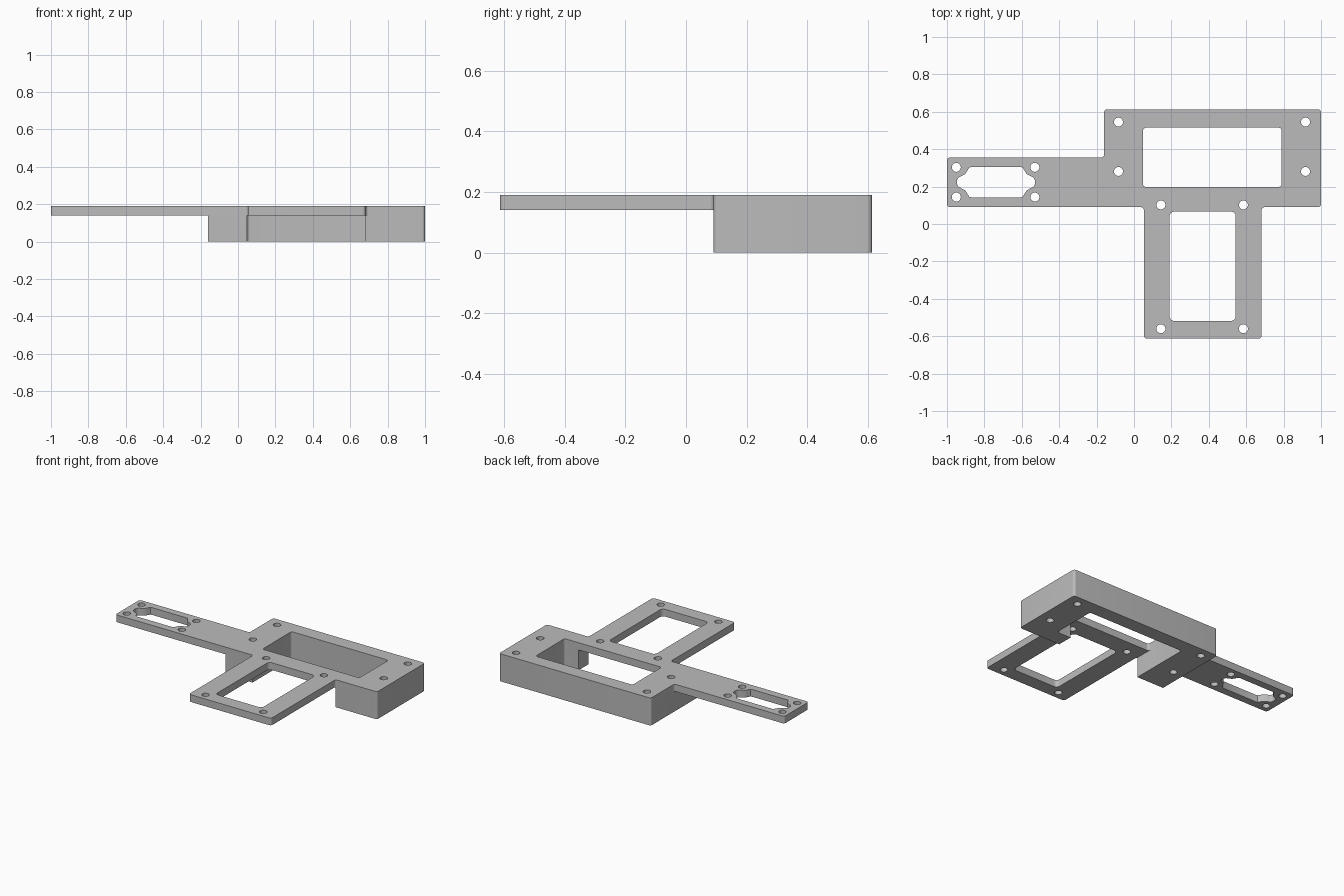
import bpy, bmesh, math
from mathutils import Vector

cube = bpy.data.objects.get("Cube")
if cube:
    bpy.data.objects.remove(cube, do_unlink=True)

TOP, UNDER = 0.19, 0.14      # top surface and underside of the thin plates

grey = bpy.data.materials.new("plain grey")
grey.use_nodes = True
colour = (0.5, 0.5, 0.5, 1)
grey.diffuse_color = colour
grey.node_tree.nodes["Principled BSDF"].inputs["Base Color"].default_value = colour


def fillet(points, radius, steps=6):
    """Round every corner of a closed 2D outline."""
    if not radius:
        return points
    out = []
    for i, point in enumerate(points):
        p = Vector(point)
        a = (Vector(points[i - 1]) - p).normalized()
        b = (Vector(points[(i + 1) % len(points)]) - p).normalized()
        half = a.angle(b) / 2
        reach = radius / math.tan(half)
        centre = p + (a + b).normalized() * (radius / math.sin(half))
        start, end = p + a * reach - centre, p + b * reach - centre
        for s in range(steps + 1):
            out.append(centre + start.lerp(end, s / steps).normalized() * radius)
    return out


def prism(name, points, z0, z1, radius=0):
    """Extrude a 2D outline from z0 to z1."""
    bm = bmesh.new()
    face = bm.faces.new([bm.verts.new((p[0], p[1], z0)) for p in fillet(points, radius)])
    top = bmesh.ops.extrude_face_region(bm, geom=[face])["geom"]
    bmesh.ops.translate(bm, vec=(0, 0, z1 - z0),
                        verts=[v for v in top if isinstance(v, bmesh.types.BMVert)])
    bmesh.ops.recalc_face_normals(bm, faces=bm.faces)
    mesh = bpy.data.meshes.new(name)
    bm.to_mesh(mesh)
    bm.free()
    mesh.materials.append(grey)
    obj = bpy.data.objects.new(name, mesh)
    bpy.context.collection.objects.link(obj)
    return obj


def rect(x0, x1, y0, y1):
    return [(x0, y0), (x1, y0), (x1, y1), (x0, y1)]


# Whole bracket outline: side arm, deep block and front arm
outline = [(-1, 0.09), (0.053, 0.09), (0.053, -0.613), (0.682, -0.613), (0.682, 0.09),
           (1, 0.09), (1, 0.613), (-0.16, 0.613), (-0.16, 0.355), (-1, 0.355)]
bracket = prism("mounting_bracket", outline, 0, TOP, 0.016)

# Undercuts that leave the arms thin and open the front wall of the block
cutters = [
    prism("side_arm_undercut", rect(-1.2, -0.16, -0.2, 0.8), -0.1, UNDER),
    prism("front_arm_undercut", rect(0, 0.75, -0.8, 0.09), -0.1, UNDER),
    prism("wall_gap", rect(0.048, 0.682, 0, 0.35), -0.1, UNDER),
    # Through windows
    prism("block_pocket", rect(0.048, 0.789, 0.198, 0.515), -0.1, 0.3, 0.016),
    prism("front_arm_window", rect(0.19, 0.544, -0.518, 0.066), -0.1, 0.3, 0.025),
]

# Side arm slot: one quarter mirrored both ways, waisted around the screw holes
cx, cy = -0.738, 0.2235
quarter = [(0.208, 0.012), (0.2, 0.025), (0.165, 0.043), (0.155, 0.058), (0.143, 0.078), (0.133, 0.081)]
half_slot = quarter + [(-x, y) for x, y in reversed(quarter)]
slot = half_slot + [(x, -y) for x, y in reversed(half_slot)]
cutters.append(prism("side_arm_slot", [(cx + x, cy + y) for x, y in slot], -0.1, 0.3))

# Screw holes in three groups of four
for group, xs, ys in [("side_arm", (-0.95, -0.53), (0.144, 0.303)),
                      ("block", (-0.083, 0.917), (0.281, 0.545)),
                      ("front_arm", (0.144, 0.585), (-0.56, 0.102))]:
    for x in xs:
        for y in ys:
            ring = [(x + 0.024 * math.cos(math.tau * i / 32),
                     y + 0.024 * math.sin(math.tau * i / 32)) for i in range(32)]
            cutters.append(prism(group + "_hole", ring, -0.1, 0.3))

for cutter in cutters:
    cutter.hide_render = True
    mod = bracket.modifiers.new(cutter.name, "BOOLEAN")
    mod.operation, mod.solver, mod.object = "DIFFERENCE", "EXACT", cutter

# Bake the cuts, then discard the cutters
depsgraph = bpy.context.evaluated_depsgraph_get()
result = bpy.data.meshes.new_from_object(bracket.evaluated_get(depsgraph))
bracket.modifiers.clear()
bracket.data = result
for cutter in cutters:
    bpy.data.objects.remove(cutter, do_unlink=True)

bpy.context.view_layer.objects.active = bracket
bracket.select_set(True)
bpy.ops.object.shade_smooth_by_angle(angle=math.radians(30))
